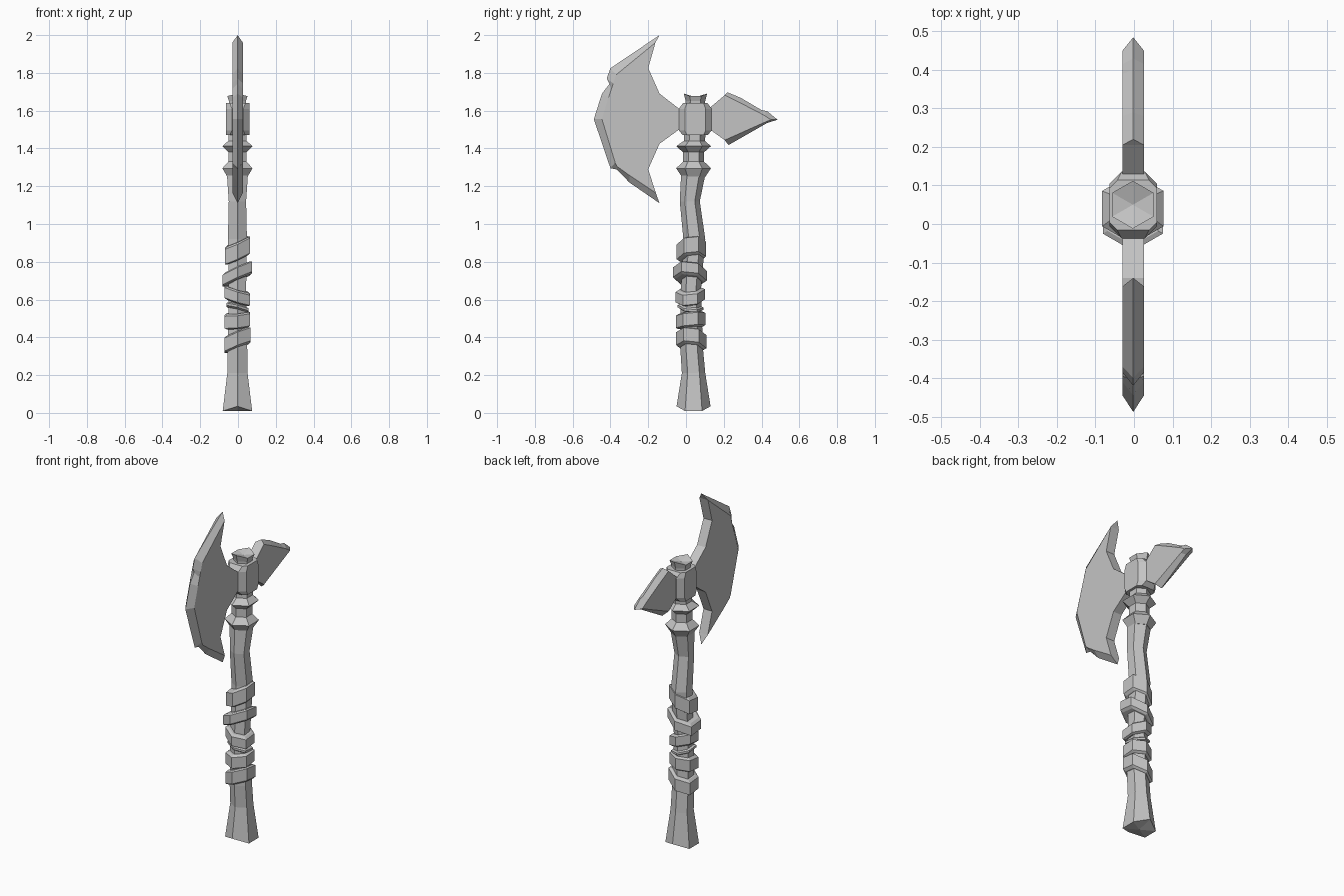
import bpy, bmesh
from math import sin, cos, pi

cube = bpy.data.objects.get("Cube")
if cube:
    bpy.data.objects.remove(cube, do_unlink=True)

grey = bpy.data.materials.new("plain grey")
grey.use_nodes = True
grey.diffuse_color = (0.55, 0.55, 0.55, 1)
grey.node_tree.nodes["Principled BSDF"].inputs["Base Color"].default_value = (0.55, 0.55, 0.55, 1)


def finish(name, bm):
    bmesh.ops.recalc_face_normals(bm, faces=bm.faces)
    mesh = bpy.data.meshes.new(name)
    bm.to_mesh(mesh)
    bm.free()
    mesh.materials.append(grey)
    obj = bpy.data.objects.new(name, mesh)
    bpy.context.collection.objects.link(obj)
    return obj


def loft(name, rings, slope=0, lean=0, low_lift=0, high_lift=0, dent=0):
    """Six-sided column through rings of (z, centre y, radius), corners at +-y."""
    bm = bmesh.new()
    loops = []
    for k, (z, cy, r) in enumerate(rings):
        lift = low_lift if k == 0 else high_lift if k == len(rings) - 1 else 0
        loop = []
        for i in range(6):
            a = pi / 2 + i * pi / 3
            x, y = r * cos(a), r * sin(a)
            up = lift if i % 3 == 0 else 0
            loop.append(bm.verts.new((x - 0.003, cy + y, z + slope * x + lean * y + up)))
        loops.append(loop)
    for a, b in zip(loops, loops[1:]):
        for i in range(6):
            j = (i + 1) % 6
            bm.faces.new((a[i], a[j], b[j], b[i]))
    for loop, (z, cy, r), d in ((loops[0], rings[0], 0), (loops[-1], rings[-1], dent)):
        mid = bm.verts.new((-0.003, cy, z - d))
        for i in range(6):
            bm.faces.new((loop[i], loop[(i + 1) % 6], mid))
    return finish(name, bm)


def blade(name, edge, shoulder, root, half=0.028):
    """Flat plate with a sharp ridge: edge is the ridge, shoulder the bevel line."""
    bm = bmesh.new()
    ridge = [bm.verts.new((-0.002, y, z)) for y, z in edge]
    n = len(shoulder)
    sides = [[bm.verts.new((s * half - 0.002, y, z)) for y, z in shoulder + root]
             for s in (-1, 1)]
    for side in sides:
        bm.faces.new(side)
        for i in range(n - 1):
            bm.faces.new((side[i], side[i + 1], ridge[i + 1], ridge[i]))
    a, b = sides
    for i in range(n - 1, len(a)):
        j = (i + 1) % len(a)
        bm.faces.new((a[i], a[j], b[j], b[i]))
    for i in (0, n - 1):
        bm.faces.new((ridge[i], a[i], b[i]))
    return finish(name, bm)


# Handle with a bend and a flared foot
loft("handle", [
    (0.01, 0.04, 0.09), (0.21, 0.04, 0.062), (0.34, 0.03, 0.06), (0.65, 0.026, 0.053),
    (0.92, 0.044, 0.058), (1.12, 0.02, 0.053), (1.26, 0.038, 0.064)], low_lift=0.025)

# Collar rings under the head
loft("collar", [
    (1.25, 0.04, 0.062), (1.295, 0.04, 0.092), (1.33, 0.04, 0.056), (1.38, 0.04, 0.056),
    (1.412, 0.04, 0.092), (1.44, 0.045, 0.056), (1.48, 0.047, 0.056)])

# Tilted grip wraps: height, centre y, thickness, radius, slope
for i, (z, cy, h, r, slope) in enumerate([
        (0.385, 0.028, 0.085, 0.08, 0.4), (0.49, 0.024, 0.08, 0.078, 0.1),
        (0.558, 0.024, 0.028, 0.068, -0.25), (0.62, 0.022, 0.07, 0.078, -0.3),
        (0.735, 0.02, 0.068, 0.09, 0.45), (0.86, 0.028, 0.095, 0.077, 0.45)]):
    loft(f"grip_wrap_{i + 1}", [
        (z - h / 2, cy, r - 0.014), (z - h / 2 + 0.008, cy, r),
        (z + h / 2 - 0.008, cy, r), (z + h / 2, cy, r - 0.014)],
        slope=slope, lean=0.1 if i % 2 else -0.1)

# Chamfered head block
bm = bmesh.new()
levels = []
for z, inset in ((1.47, 0.022), (1.495, 0), (1.61, 0), (1.64, 0.022)):
    w, d, c = 0.062, 0.087 - inset, 0.032 - inset / 2
    pts = [(w, d - c), (w - c, d), (c - w, d), (-w, d - c),
           (-w, c - d), (c - w, -d), (w - c, -d), (w, c - d)]
    levels.append([bm.verts.new((x - 0.002, y + 0.049, z)) for x, y in pts])
for a, b in zip(levels, levels[1:]):
    for i in range(8):
        j = (i + 1) % 8
        bm.faces.new((a[i], a[j], b[j], b[i]))
bm.faces.new(levels[0])
bm.faces.new(levels[-1])
finish("head_block", bm)

# Rough top end of the handle
loft("top_cap", [(1.62, 0.05, 0.05), (1.652, 0.05, 0.052), (1.677, 0.05, 0.062)],
     high_lift=0.014, dent=0.006)

# Large front blade with chipped cutting edge
blade("front_blade",
      [(-0.14, 2.0), (-0.40, 1.825), (-0.42, 1.77), (-0.405, 1.742), (-0.445, 1.69),
       (-0.488, 1.555), (-0.40, 1.295), (-0.365, 1.288), (-0.30, 1.22), (-0.14, 1.11)],
      [(-0.162, 1.96), (-0.37, 1.79), (-0.385, 1.745), (-0.395, 1.715), (-0.41, 1.67),
       (-0.445, 1.555), (-0.375, 1.325), (-0.365, 1.305), (-0.30, 1.258), (-0.16, 1.165)],
      [(-0.20, 1.29), (-0.14, 1.425), (-0.03, 1.505), (-0.03, 1.605),
       (-0.14, 1.69), (-0.20, 1.825)])

# Small rear blade
blade("rear_blade",
      [(0.22, 1.697), (0.29, 1.668), (0.40, 1.603), (0.43, 1.597), (0.485, 1.552),
       (0.43, 1.535), (0.225, 1.418)],
      [(0.205, 1.682), (0.28, 1.645), (0.39, 1.588), (0.415, 1.575), (0.45, 1.552),
       (0.42, 1.54), (0.205, 1.444)],
      [(0.12, 1.505), (0.12, 1.61)])
